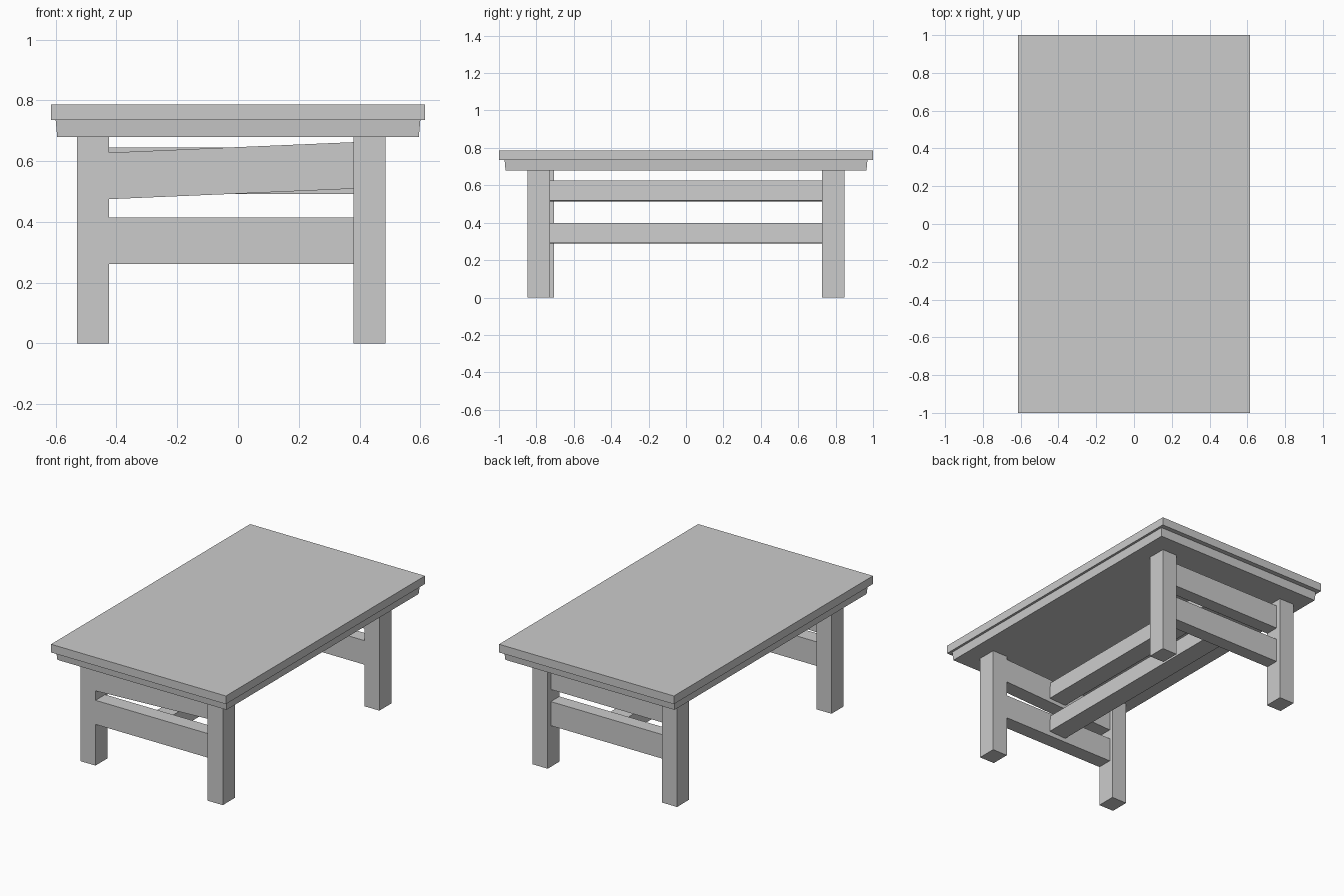
import bpy
import bmesh
from math import radians
from mathutils import Matrix, Vector

default = bpy.data.objects.get("Cube")
if default:
    bpy.data.objects.remove(default, do_unlink=True)

grey = bpy.data.materials.new("plain_grey")
grey.use_nodes = True
colour = (0.6, 0.6, 0.6, 1)
grey.diffuse_color = colour
grey.node_tree.nodes["Principled BSDF"].inputs["Base Color"].default_value = colour


def box(name, low, high, tilt=0, bottom_inset=0):
    """Flat-sided board between two corners, tilted about y or tapered below."""
    low, high = Vector(low), Vector(high)
    size = high - low
    bm = bmesh.new()
    bmesh.ops.create_cube(bm, size=1)
    for v in bm.verts:
        v.co *= size
        if v.co.z < 0:
            v.co.x -= bottom_inset if v.co.x > 0 else -bottom_inset
            v.co.y -= bottom_inset if v.co.y > 0 else -bottom_inset
    bm.transform(Matrix.Rotation(-radians(tilt), 4, 'Y'))
    mesh = bpy.data.meshes.new(name)
    bm.to_mesh(mesh)
    bm.free()
    mesh.materials.append(grey)
    obj = bpy.data.objects.new(name, mesh)
    obj.location = (low + high) / 2
    bpy.context.collection.objects.link(obj)
    return obj


# Table top and the tapered slab beneath it
box("table_top", (-0.615, -1, 0.735), (0.615, 1, 0.787))
box("under_slab", (-0.6, -0.97, 0.68), (0.6, 0.97, 0.735), bottom_inset=0.005)

# Four legs, the front right one set slightly inward
for name, x, y in (("front_left_leg", 0.38, -0.847), ("front_right_leg", -0.53, -0.826),
                   ("back_left_leg", 0.38, 0.726), ("back_right_leg", -0.53, 0.726)):
    box(name, (x, y, 0), (x + 0.106, y + 0.121, 0.68))

# End rails between the legs, the front upper one sloping
for end, y0, y1, tilt in (("front", -0.826, -0.73, 2.45), ("back", 0.73, 0.816, 0)):
    box(end + "_lower_rail", (-0.44, y0, 0.262), (0.395, y1, 0.415))
    box(end + "_upper_rail", (-0.44, y0, 0.492), (0.395, y1, 0.645), tilt)

# Long central stretchers joining the two ends
for name, z in (("lower_stretcher", 0.29), ("upper_stretcher", 0.517)):
    box(name, (-0.08, -0.75, z), (0.04, 0.75, z + 0.107), 2.45)
